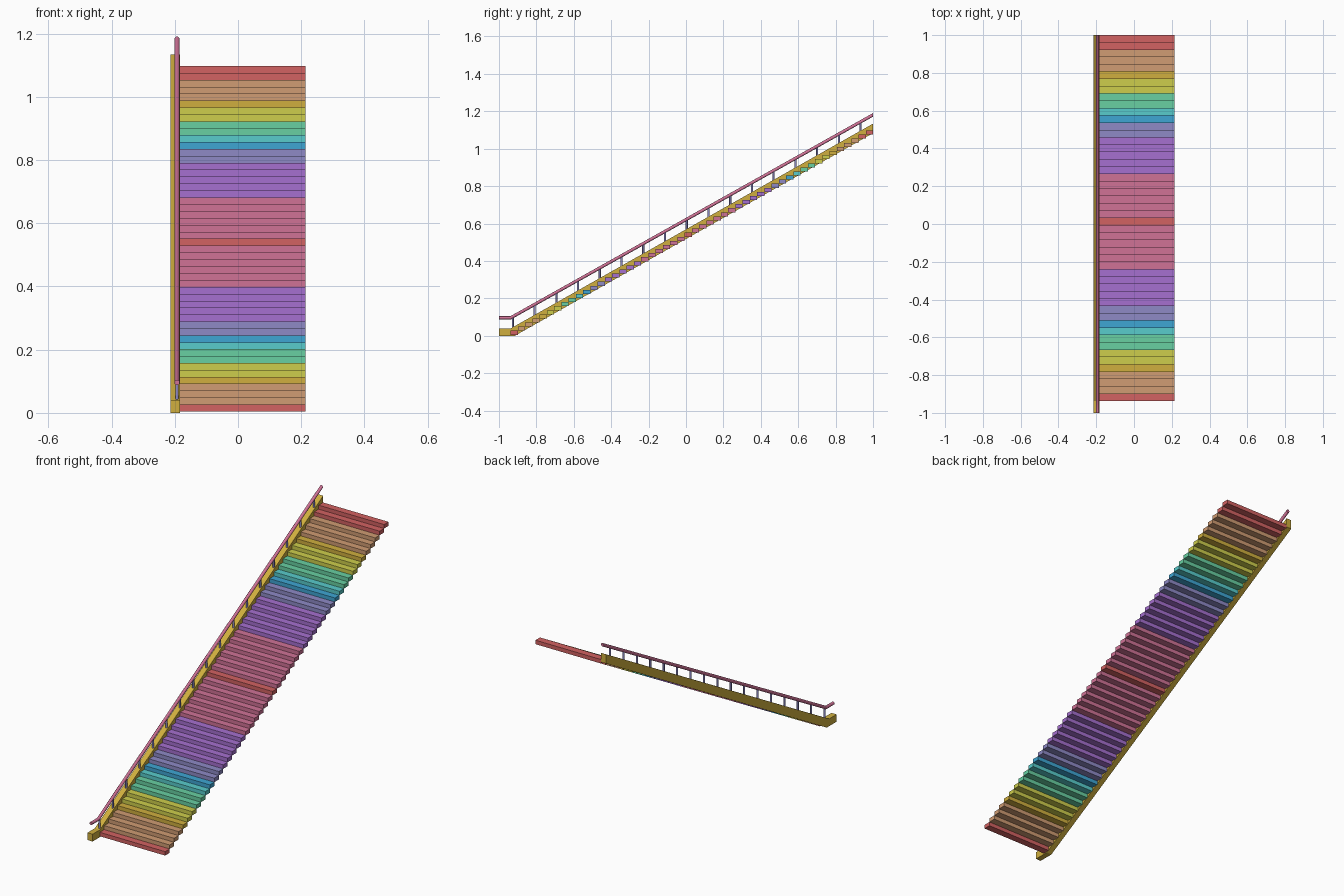
import bpy, bmesh, math
from mathutils import Matrix, Vector

if "Cube" in bpy.data.objects:
    bpy.data.objects.remove(bpy.data.objects["Cube"])


def material(name, rgb):
    m = bpy.data.materials.new(name)
    lin = [((c / 255 + 0.055) / 1.055) ** 2.4 for c in rgb]
    m.diffuse_color = (*lin, 1)
    m.use_nodes = True
    m.node_tree.nodes["Principled BSDF"].inputs["Base Color"].default_value = m.diffuse_color
    return m


MATS = {n: material(n, c) for n, c in {
    "red": (210, 98, 98), "tan": (208, 156, 115), "gold": (208, 175, 62),
    "yellow": (206, 206, 76), "green": (104, 208, 162), "teal": (88, 204, 204),
    "blue": (62, 166, 212), "slate": (142, 138, 198), "purple": (166, 112, 208),
    "pink": (208, 114, 150)}.items()}


def finish(bm, name, mats):
    me = bpy.data.meshes.new(name)
    bmesh.ops.recalc_face_normals(bm, faces=bm.faces)
    bm.to_mesh(me)
    bm.free()
    for m in mats:
        me.materials.append(MATS[m])
    ob = bpy.data.objects.new(name, me)
    bpy.context.collection.objects.link(ob)
    return ob


STEPS, RUN, RISE = 50, 0.03875, 0.02184
Y0, Z0 = -0.9375, 0.005
X_LEFT, X_IN, X_RIGHT = -0.214, -0.183, 0.214

# Treads: one slab per step, coloured in bands running up the flight
lower = [("tan", 3), ("gold", 1), ("yellow", 2), ("green", 2), ("teal", 1),
         ("blue", 1), ("slate", 2), ("purple", 5), ("pink", 6)]
bands = [("red", 1)] + lower + [("red", 1)] + lower[::-1] + [("red", 2)]
colours = [n for n, count in bands for _ in range(count)]
names = list(MATS)
bm = bmesh.new()
for i in range(STEPS):
    centre = Vector(((X_IN + X_RIGHT) / 2, Y0 + RUN * (i + 0.5), Z0 + RISE * (i + 0.5)))
    size = Matrix.Diagonal((X_RIGHT - X_IN, RUN, RISE, 1))
    res = bmesh.ops.create_cube(bm, size=1, matrix=Matrix.Translation(centre) @ size)
    for f in {f for v in res["verts"] for f in v.link_faces}:
        f.material_index = names.index(colours[i])
finish(bm, "treads", names)

# Stringer: side profile extruded across x
profile = [(-1, 0), (-0.915, 0), (1, 1.083), (1, 1.134), (-0.936, 0.04), (-1, 0.04)]
bm = bmesh.new()
face = bm.faces.new([bm.verts.new((X_LEFT, y, z)) for y, z in profile])
ext = bmesh.ops.extrude_face_region(bm, geom=[face])
bmesh.ops.translate(bm, vec=(X_IN - X_LEFT, 0, 0),
                    verts=[g for g in ext["geom"] if isinstance(g, bmesh.types.BMVert)])
finish(bm, "stringer", ["gold"])

# Handrail: round bar with a level foot and a sloping run
RAIL_X, KINK, END = -0.193, (-0.937, 0.096), (1.0, 1.181)


def rail_z(y):
    return KINK[1] + (y - KINK[0]) * (END[1] - KINK[1]) / (END[0] - KINK[0])


bm = bmesh.new()
R, N = 0.0085, 12
rings = []
slope = math.atan2(END[1] - KINK[1], END[0] - KINK[0])
for y, z, shear in [(-1, KINK[1], 0), (*KINK, math.tan(slope / 2)), (*END, 0)]:
    ring = []
    for k in range(N):
        a = 2 * math.pi * k / N
        dz = R * math.sin(a) / (math.cos(slope) if y == 1 else 1)
        ring.append(bm.verts.new((RAIL_X + R * math.cos(a), y - dz * shear, z + dz)))
    rings.append(ring)
for a, b in zip(rings, rings[1:]):
    for k in range(N):
        bm.faces.new((a[k], a[(k + 1) % N], b[(k + 1) % N], b[k])).smooth = True
bm.faces.new(rings[0])
bm.faces.new(rings[-1])
rail = finish(bm, "handrail", ["pink"])

# Balusters: one every third step, between stringer and handrail
bm = bmesh.new()
for i in range(17):
    y = -0.926 + 3 * RUN * i
    low = 0.04 + (y + 0.936) * 0.565 - 0.004
    high = rail_z(y)
    bmesh.ops.create_cone(bm, cap_ends=True, segments=10, radius1=0.0055, radius2=0.0055,
                          depth=high - low,
                          matrix=Matrix.Translation((RAIL_X, y, (low + high) / 2)))
for f in bm.faces:
    f.smooth = len(f.verts) == 4
balusters = finish(bm, "balusters", ["slate"])

# Keep end edges crisp on the round parts
for ob in (rail, balusters):
    bpy.ops.object.select_all(action="DESELECT")
    ob.select_set(True)
    bpy.context.view_layer.objects.active = ob
    bpy.ops.object.shade_smooth_by_angle(angle=math.radians(40))
